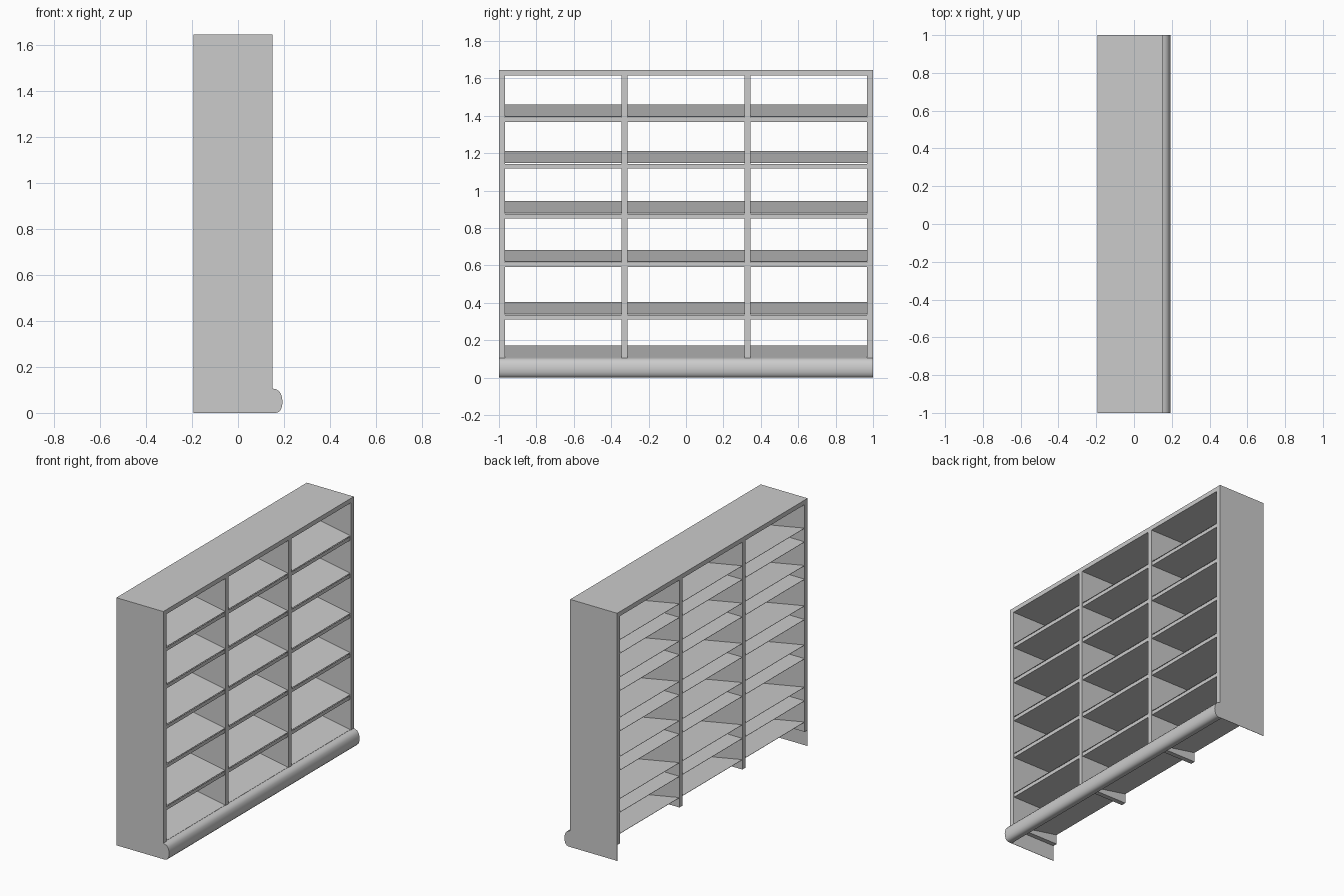
import bpy, bmesh

if "Cube" in bpy.data.objects:
    bpy.data.objects.remove(bpy.data.objects["Cube"])

grey = bpy.data.materials.new("light_grey")
grey.use_nodes = True
GREY = (0.6, 0.6, 0.6, 1)
grey.diffuse_color = GREY
grey.node_tree.nodes["Principled BSDF"].inputs["Base Color"].default_value = GREY

BACK, FRONT = -0.194, 0.151
TOP, UNDER = 1.645, 0.105
BOARD = 0.03
SHEET = 0.002


def extrude_profile(name, points, y0, y1):
    """Sweep an x-z outline along y into a closed solid."""
    bm = bmesh.new()
    face = bm.faces.new([bm.verts.new((x, y0, z)) for x, z in points])
    swept = bmesh.ops.extrude_face_region(bm, geom=[face])["geom"]
    moved = [v for v in swept if isinstance(v, bmesh.types.BMVert)]
    bmesh.ops.translate(bm, verts=moved, vec=(0, y1 - y0, 0))
    bmesh.ops.recalc_face_normals(bm, faces=bm.faces)
    mesh = bpy.data.meshes.new(name)
    bm.to_mesh(mesh)
    bm.free()
    mesh.materials.append(grey)
    obj = bpy.data.objects.new(name, mesh)
    bpy.context.collection.objects.link(obj)
    return obj


def box(name, x0, x1, y0, y1, z0, z1):
    return extrude_profile(name, [(x0, z0), (x1, z0), (x1, z1), (x0, z1)], y0, y1)


# Top board and thin outer side sheets
box("top_board", BACK, FRONT, -1, 1, TOP - BOARD, TOP)
for side, y in (("right", -1), ("left", 1)):
    box(side + "_side_sheet", BACK, FRONT, y, y * 0.998, 0, TOP - BOARD)

# Four uprights that stop above the floor
for i, y in enumerate((-0.984, -0.33, 0.33, 0.984)):
    box(f"upright_{i + 1}", BACK, FRONT, y - 0.016, y + 0.016, UNDER, TOP - BOARD)

# Thin sloping shelves, rising toward the back; all but the lowest sit on a
# flat tray with a front lip, open at the back
LIP = FRONT - 0.004
for i, z in enumerate((0.108, 0.34, 0.62, 0.88, 1.148, 1.396)):
    rise = 0.063
    extrude_profile(f"shelf_{i + 1}", [
        (LIP, z - SHEET), (LIP, z), (BACK, z + rise), (BACK, z + rise - SHEET)],
        -0.97, 0.97)
    if i:
        low, high = z - BOARD, z - 0.006
        extrude_profile(f"shelf_tray_{i + 1}", [
            (BACK, low), (LIP, low), (LIP, high), (LIP - SHEET, high),
            (LIP - SHEET, low + SHEET), (BACK, low + SHEET)], -0.97, 0.97)

# Rounded kick rail along the open side
rail = extrude_profile("kick_rail", [
    (0.14, 0), (0.165, 0), (0.177, 0.004), (0.186, 0.014), (0.191, 0.028),
    (0.194, 0.048), (0.191, 0.068), (0.186, 0.084), (0.177, 0.096),
    (0.164, 0.103), (0.14, 0.108)], -1, 1)
bpy.ops.object.select_all(action="DESELECT")
rail.select_set(True)
bpy.context.view_layer.objects.active = rail
bpy.ops.object.shade_smooth_by_angle(angle=0.6)
